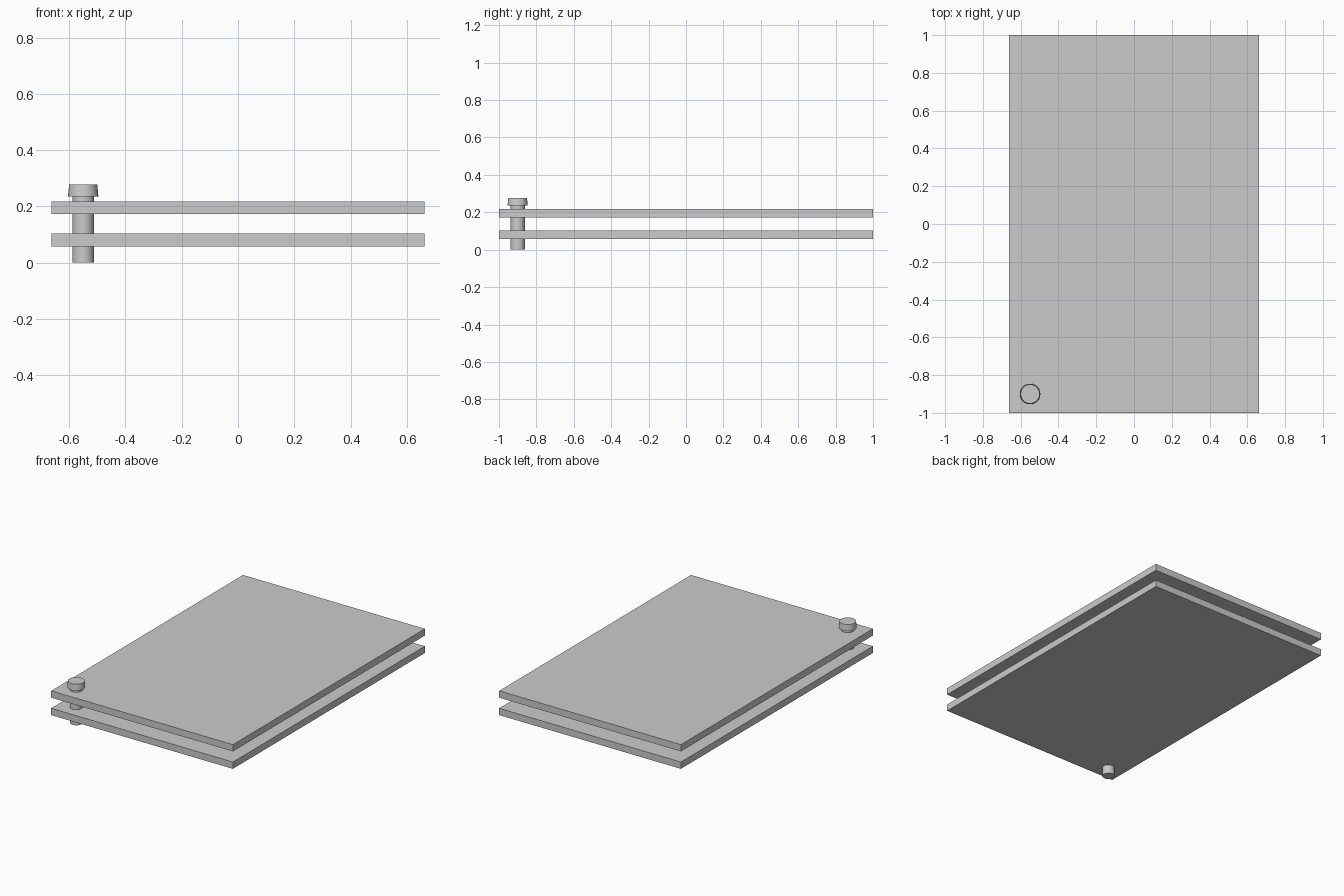
import bpy

if "Cube" in bpy.data.objects:
    bpy.data.objects.remove(bpy.data.objects["Cube"])

BOLT_X, BOLT_Y = -0.55, -0.90


def plate(name, z0, z1):
    bpy.ops.mesh.primitive_cube_add(size=1, location=(0, 0, (z0 + z1) / 2))
    ob = bpy.context.object
    ob.name = name
    ob.scale = (1.326, 2.0, z1 - z0)
    bpy.ops.object.transform_apply(location=False, rotation=False, scale=True)


def round_part(name, r_bottom, r_top, z0, z1):
    bpy.ops.mesh.primitive_cone_add(vertices=32, radius1=r_bottom, radius2=r_top,
                                    depth=z1 - z0,
                                    location=(BOLT_X, BOLT_Y, (z0 + z1) / 2))
    bpy.context.object.name = name
    bpy.ops.object.shade_smooth_by_angle()


# two parallel plates
plate("lower_plate", 0.058, 0.103)
plate("upper_plate", 0.173, 0.218)

# corner bolt: straight shank and slightly tapered head
round_part("bolt_shank", 0.038, 0.038, 0.0, 0.24)
round_part("bolt_head", 0.054, 0.050, 0.236, 0.277)
